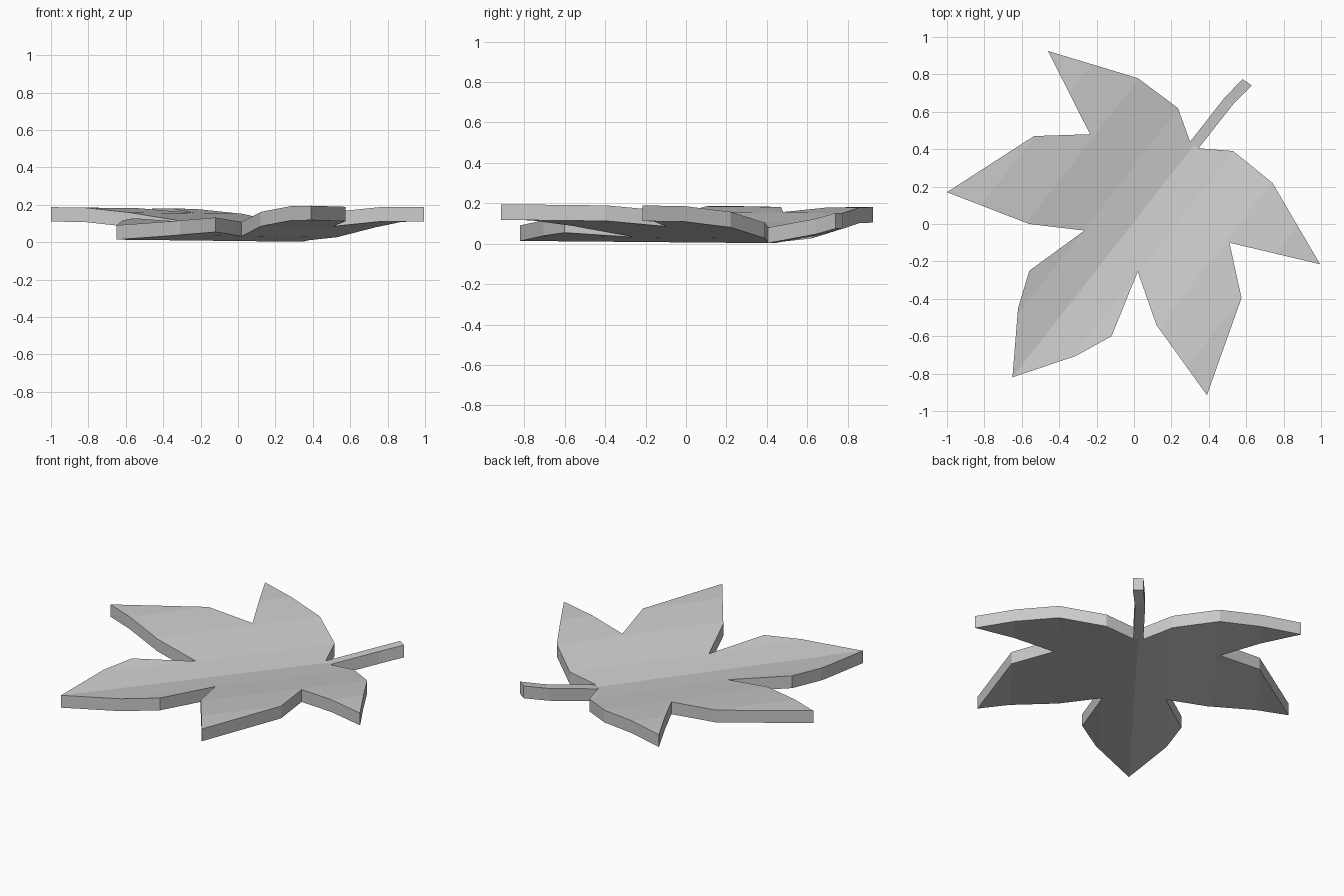
import bpy, bmesh
from mathutils import Vector

cube = bpy.data.objects.get("Cube")
if cube:
    bpy.data.objects.remove(cube, do_unlink=True)

grey = bpy.data.materials.new("leaf grey")
grey.use_nodes = True
grey.diffuse_color = (0.6, 0.6, 0.6, 1)
grey.node_tree.nodes["Principled BSDF"].inputs["Base Color"].default_value = (0.6, 0.6, 0.6, 1)

# The midrib runs from the tip to the stem; the blade is folded parallel to it
TIP = Vector((-0.65, -0.82, 0))
ALONG = Vector((0.616, 0.788, 0))
ACROSS = Vector((0.788, -0.616, 0))
THICK = 0.077
FOLDS = [(0, 0.002), (0.185, 0.027), (0.45, 0.08), (0.7, 0.108), (0.95, 0.111)]


def fold_height(d):
    """Height of the underside at signed distance d from the midrib."""
    a = abs(d)
    for (d0, z0), (d1, z1) in zip(FOLDS, FOLDS[1:]):
        if a <= d1 or d1 == FOLDS[-1][0]:
            z = z0 + (z1 - z0) * (a - d0) / (d1 - d0)
            return z if d > 0 else z * 0.93


def blade_height(co):
    s = (co - TIP).dot(ALONG)
    return fold_height((co - TIP).dot(ACROSS)) + 0.012 * (1 - s / 1.7)


def stem_height(co):
    s = (co - TIP).dot(ALONG)
    return 0.003 + 0.07 * (max(0, s - 1.578) / 0.43) ** 1.3


def plate(name, outlines, height, folds):
    """Flat outlines, cut along the folds, lifted to height and thickened."""
    bm = bmesh.new()
    for pts in outlines:
        bm.faces.new([bm.verts.new((x, y, 0)) for x, y in pts])
    bmesh.ops.remove_doubles(bm, verts=bm.verts[:], dist=0.0005)
    for d in folds:
        bmesh.ops.bisect_plane(bm, geom=bm.verts[:] + bm.edges[:] + bm.faces[:],
                               dist=0.0005, plane_co=TIP + ACROSS * d, plane_no=ACROSS)
    for v in bm.verts:
        v.co.z = height(v.co)
    top = bmesh.ops.extrude_face_region(bm, geom=bm.faces[:], use_keep_orig=True)
    for v in top["geom"]:
        if isinstance(v, bmesh.types.BMVert):
            v.co.z += THICK
    bmesh.ops.recalc_face_normals(bm, faces=bm.faces[:])
    mesh = bpy.data.meshes.new(name)
    bm.to_mesh(mesh)
    bm.free()
    mesh.materials.append(grey)
    obj = bpy.data.objects.new(name, mesh)
    bpy.context.collection.objects.link(obj)
    return obj


# Five-lobed blade
blade = [(0.345, 0.405), (0.53, 0.39), (0.74, 0.22), (0.995, -0.215), (0.51, -0.10),
         (0.575, -0.395), (0.39, -0.915), (0.12, -0.54), (0.02, -0.255), (-0.12, -0.60),
         (-0.31, -0.705), (-0.65, -0.82), (-0.62, -0.45), (-0.56, -0.25), (-0.265, -0.035),
         (-0.56, 0.0), (-1.0, 0.17), (-0.535, 0.47), (-0.235, 0.48), (-0.46, 0.925),
         (0.02, 0.78), (0.235, 0.62), (0.30, 0.44)]
fold_lines = [0] + [side * d for d, _ in FOLDS[1:-1] for side in (-1, 1)]
plate("leaf_blade", [blade], blade_height, fold_lines)

# Upturned stem
left_edge = [(0.30, 0.44), (0.48, 0.67), (0.58, 0.775)]
right_edge = [(0.345, 0.405), (0.53, 0.64), (0.63, 0.74)]
quads = [(left_edge[i], left_edge[i + 1], right_edge[i + 1], right_edge[i]) for i in range(2)]
plate("leaf_stem", quads, stem_height, [])
